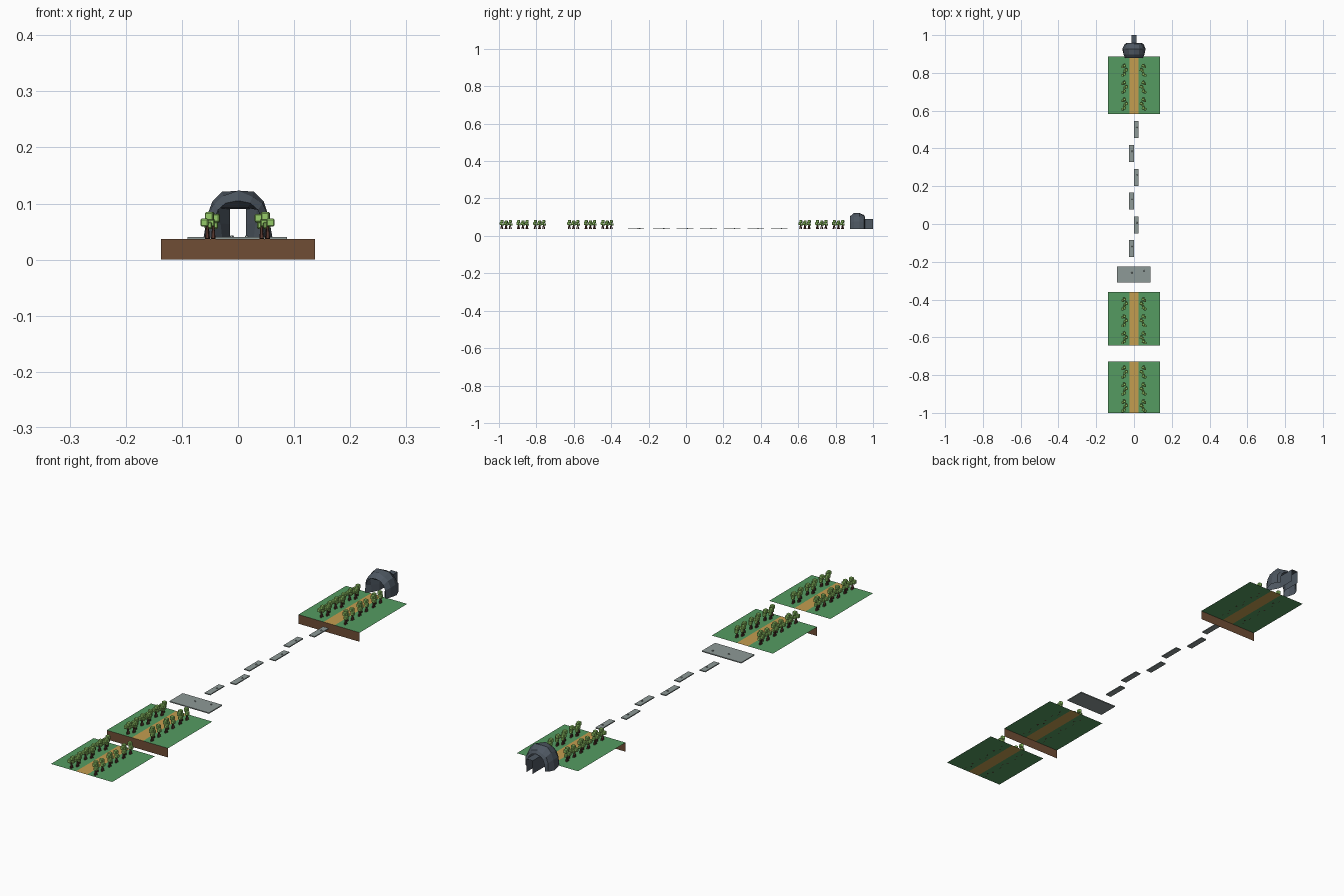
import bpy, bmesh, math
from mathutils import Matrix, Vector

if "Cube" in bpy.data.objects:
    bpy.data.objects.remove(bpy.data.objects["Cube"])

Z = 0.037  # walking level


def mat(name, rgb):
    m = bpy.data.materials.new(name)
    m.diffuse_color = (*rgb, 1)
    m.use_nodes = True
    m.node_tree.nodes["Principled BSDF"].inputs["Base Color"].default_value = m.diffuse_color
    return m


GRASS = mat("grass", (0.09, 0.33, 0.12))
PATH = mat("path", (0.55, 0.34, 0.08))
SOIL = mat("soil", (0.16, 0.075, 0.035))
STONE = mat("stone", (0.27, 0.32, 0.31))
ROCK = mat("rock", (0.075, 0.095, 0.12))
BARK = mat("bark", (0.09, 0.035, 0.025))
LEAF = mat("leaf", (0.30, 0.60, 0.14))


def add(name, bm, *mats):
    me = bpy.data.meshes.new(name)
    bm.to_mesh(me)
    bm.free()
    for m in mats:
        me.materials.append(m)
    ob = bpy.data.objects.new(name, me)
    bpy.context.collection.objects.link(ob)
    return ob


def quad(name, pts, m):
    bm = bmesh.new()
    bm.faces.new([bm.verts.new(p) for p in pts])
    return add(name, bm, m)


def box(bm, c, s, rot=None, index=0):
    M = Matrix.Translation(c) @ (rot or Matrix()) @ Matrix.Diagonal((*s, 1))
    r = bmesh.ops.create_cube(bm, size=1, matrix=M)
    for f in {f for v in r["verts"] for f in v.link_faces}:
        f.material_index = index
    return r["verts"]


# Ground islands: grass strips, path and a front soil face
def island(n, y0, y1, wall):
    for part, x0, x1, m in (("grass_left", -0.137, -0.025, GRASS),
                            ("path", -0.025, 0.025, PATH),
                            ("grass_right", 0.025, 0.137, GRASS)):
        quad(f"{part}_{n}", [(x0, y0, Z), (x1, y0, Z), (x1, y1, Z), (x0, y1, Z)], m)
    if wall:
        quad(f"soil_front_{n}", [(-0.137, y0, 0), (0.137, y0, 0),
                                 (0.137, y0, Z), (-0.137, y0, Z)], SOIL)


island(1, -1.0, -0.727, False)
island(2, -0.643, -0.36, True)
island(3, 0.582, 0.886, True)


# Stepping stones with small chips on top
def stone(name, x0, x1, y0, y1, chips):
    bm = bmesh.new()
    c = ((x0 + x1) / 2, (y0 + y1) / 2, Z + 0.001)
    box(bm, c, (x1 - x0, y1 - y0, 0.004))
    for dx, dy in chips:
        bmesh.ops.create_cone(bm, cap_ends=True, segments=5, radius1=0.004, radius2=0.002,
                              depth=0.003,
                              matrix=Matrix.Translation((c[0] + dx, c[1] + dy, Z + 0.0045)))
    add(name, bm, STONE)


stone("landing_stone", -0.09, 0.087, -0.31, -0.225, [(-0.01, 0.01), (0.055, 0.02)])
for i in range(6):
    y = -0.176 + i * 0.126
    x = -0.026 if i % 2 == 0 else 0.0
    stone(f"step_stone_{i + 1}", x, x + 0.025, y, y + 0.09, [(0.003, 0.012)])


# Tree cluster: three thin trunks, each carrying a few chunky leaf cubes
def cluster_mesh(side):
    bm = bmesh.new()
    for k, (y, lean) in enumerate(((-0.023, 0.005), (0.0, -0.006), (0.022, 0.004))):
        x = lean * side
        for dy, h in ((-0.003, 0.024), (0.003, 0.018)):
            tilt = Matrix.Rotation(dy * 50, 4, 'X')
            bmesh.ops.create_cone(bm, cap_ends=True, segments=5, radius1=0.0042,
                                  radius2=0.002, depth=h,
                                  matrix=Matrix.Translation((x, y + dy, h / 2)) @ tilt)
        top = 0.040 if k != 1 else 0.037
        for j, (dx, dy, z, s) in enumerate(((0.004, 0.001, top, 0.015),
                                            (-0.005, -0.005, 0.029, 0.014),
                                            (0.002, 0.005, 0.024, 0.012))):
            vs = box(bm, (x + dx * side * -1, y + dy, z), (s,) * 3,
                     Matrix.Rotation(0.15 * (j - 1), 4, 'Z'), 1)
            bmesh.ops.bevel(bm, geom=list({e for v in vs for e in v.link_edges}),
                            offset=0.002, segments=1, affect='EDGES', material=1)
    return bm


for side, label, x in ((-1, "left", -0.050), (1, "right", 0.048)):
    proto = add(f"trees_{label}", cluster_mesh(side), BARK, LEAF)
    spots = [b + k * 0.0895 for b in (-0.962, -0.601, 0.636) for k in range(3)]
    for i, y in enumerate(spots):
        ob = proto
        if i:
            ob = bpy.data.objects.new(f"trees_{label}_{i + 1}", proto.data)
            bpy.context.collection.objects.link(ob)
        ob.location = (x, y, Z)


# Cave rock: faceted shell lofted from arches, open at the back
def arch(y, w, h, n=8, jitter=0.0):
    out = []
    for i in range(n + 1):
        a = math.pi * i / n
        r = 1 + jitter * math.sin(i * 2.3 + y * 90)
        z = h * max(0, math.sin(a)) ** 0.8 * r
        out.append(Vector((-w * math.copysign(abs(math.cos(a)) ** 0.8, math.cos(a)) * r, y, Z + z)))
    return out


def door(y, wb, wt, h):
    pts = [(-wb, 0), (-wb * .5 - wt * .5, h * .5), (-wt, h), (-wt * .5, h), (0, h)]
    pts += [(-px, pz) for px, pz in reversed(pts[:4])]
    return [Vector((px, y, Z + pz)) for px, pz in pts]


def loft(name, rings, m):
    bm = bmesh.new()
    rows = [[bm.verts.new(p) for p in r] for r in rings]
    for a, b in zip(rows, rows[1:]):
        for i in range(len(a) - 1):
            bm.faces.new((a[i], a[i + 1], b[i + 1], b[i]))
    bmesh.ops.recalc_face_normals(bm, faces=bm.faces)
    return add(name, bm, m)


loft("cave_rock", [door(0.895, 0.028, 0.034, 0.055),
                   arch(0.878, 0.047, 0.068),
                   arch(0.897, 0.057, 0.083, jitter=0.04),
                   arch(0.927, 0.060, 0.088, jitter=0.03),
                   arch(0.952, 0.052, 0.072, jitter=0.05),
                   arch(0.958, 0.040, 0.060)], ROCK)

# Tunnel: flared mouth narrowing into a straight passage through the back
loft("cave_tunnel", [door(0.895, 0.028, 0.034, 0.055),
                     door(0.925, 0.014, 0.014, 0.053),
                     door(1.0, 0.014, 0.014, 0.053)], ROCK)
